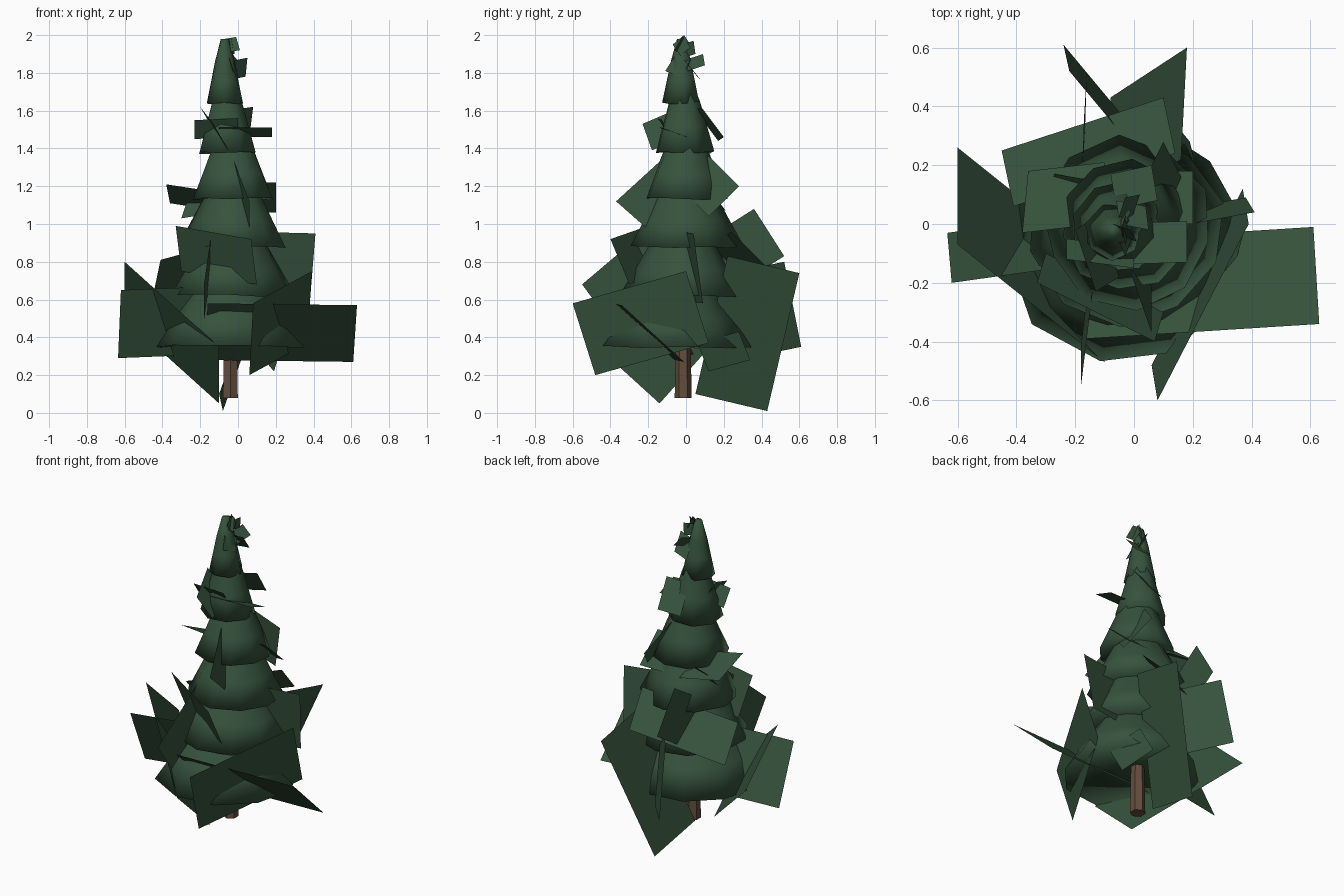
import bpy
import bmesh
import math
import random
from mathutils import Vector

random.seed(4)

default_cube = bpy.data.objects.get("Cube")
if default_cube:
    bpy.data.objects.remove(default_cube, do_unlink=True)


def make_material(name, color):
    material = bpy.data.materials.new(name)
    material.use_nodes = True
    material.diffuse_color = color
    shader = material.node_tree.nodes["Principled BSDF"]
    shader.inputs["Base Color"].default_value = color
    shader.inputs["Roughness"].default_value = 0.9
    return material


needle_green = make_material("needle green", (0.037, 0.086, 0.046, 1))
bark_brown = make_material("bark brown", (0.125, 0.074, 0.047, 1))


def finish(bm, name, material, smooth=False):
    """Turn a bmesh into a named object with one material."""
    mesh = bpy.data.meshes.new(name)
    bm.to_mesh(mesh)
    bm.free()
    mesh.materials.append(material)
    for polygon in mesh.polygons:
        polygon.use_smooth = smooth
    obj = bpy.data.objects.new(name, mesh)
    bpy.context.collection.objects.link(obj)
    return obj


def skirt(name, center, bottom, top, radius, sides=10):
    """Flared cone of needles with a ragged hem and a hollowed underside."""
    bm = bmesh.new()
    profile = [(0, 1), (0.35, 0.75), (0.65, 0.54), (1, 0.22)]
    phase = random.uniform(0, math.pi)
    wobble = [random.uniform(-1, 1) for side in range(sides)]
    rings = []
    for height, scale in profile:
        ring = []
        for side in range(sides):
            angle = phase + math.tau * side / sides
            r = radius * scale * (1 + 0.06 * wobble[side])
            hem = 0.01 * wobble[side] * (1 - height)
            z = bottom + (top - bottom) * height + hem
            ring.append(bm.verts.new((center[0] + r * math.cos(angle),
                                      center[1] + r * math.sin(angle), z)))
        rings.append(ring)
    for lower, upper in zip(rings, rings[1:]):
        for side in range(sides):
            following = (side + 1) % sides
            bm.faces.new((lower[side], lower[following],
                          upper[following], upper[side]))
    bm.faces.new(rings[-1])
    hub = bm.verts.new((center[0], center[1], bottom + 0.1 * radius))
    for side in range(sides):
        bm.faces.new((hub, rings[0][(side + 1) % sides], rings[0][side]))
    return finish(bm, name, needle_green, smooth=True)


def branch(name, corner, first, second):
    """Flat rectangular spray: a corner and its two neighbouring corners."""
    a, b, d = Vector(corner), Vector(first), Vector(second)
    bm = bmesh.new()
    bm.faces.new([bm.verts.new(p) for p in (a, b, b + d - a, d)])
    return finish(bm, name, needle_green)


# Trunk
bpy.ops.mesh.primitive_cone_add(vertices=6, radius1=0.045, radius2=0.015,
                                depth=1.7, location=(-0.04, -0.015, 0.93))
trunk = bpy.context.object
trunk.name = "trunk"
trunk.data.materials.append(bark_brown)

# Needle skirts, from the ground up
skirt("lowest_skirt", (-0.03, -0.05), 0.35, 0.8, 0.41)
skirt("second_skirt", (-0.02, -0.01), 0.62, 1.03, 0.33)
skirt("third_skirt", (-0.02, 0.0), 0.88, 1.28, 0.29)
skirt("fourth_skirt", (-0.03, 0.0), 1.13, 1.52, 0.22)
skirt("fifth_skirt", (-0.06, -0.01), 1.38, 1.78, 0.16, sides=8)
skirt("top_skirt", (-0.07, -0.025), 1.64, 1.98, 0.1, sides=7)

# Large low sprays
branch("low_right_spray", (0.63, -0.34, 0.57), (0.61, -0.01, 0.27),
       (-0.16, -0.39, 0.58))
branch("low_front_spray", (0.08, -0.6, 0.58), (0.06, -0.48, 0.2),
       (0.39, 0, 0.75))
branch("low_back_spray", (-0.08, 0.43, 0.01), (0.18, 0.6, 0.74),
       (-0.1, 0.05, 0.1))
branch("low_left_spray", (-0.62, -0.2, 0.65), (-0.635, -0.03, 0.29),
       (-0.12, -0.13, 0.67))
branch("hanging_left_spray", (-0.6, 0.26, 0.5), (-0.6, -0.07, 0.8),
       (-0.1, -0.14, 0.05))
branch("narrow_back_spray", (-0.24, 0.61, 0.35), (-0.22, 0.52, 0.8),
       (-0.04, 0.37, 0.3))
branch("short_low_spray", (0.19, 0.12, 0.22), (0.14, 0.34, 0.28),
       (0.24, 0.06, 0.37))

# Sprays around the middle skirts
branch("middle_back_spray", (-0.45, 0.25, 0.62), (0.1, 0.43, 0.77),
       (-0.41, 0.06, 0.81))
branch("middle_right_spray", (0.41, 0.04, 0.95), (0.38, 0.09, 0.58),
       (0.03, -0.03, 0.96))
branch("upright_back_spray", (-0.16, 0.52, 0.83), (-0.17, 0.36, 1.08),
       (-0.17, 0.22, 0.64))
branch("upright_front_spray", (-0.18, -0.55, 0.68), (-0.18, -0.41, 0.49),
       (-0.14, -0.22, 0.96))
branch("middle_front_spray", (-0.33, -0.2, 0.99), (0.07, -0.4, 0.92),
       (-0.3, -0.1, 0.75))

# Sprays around the fourth skirt
branch("upper_front_spray", (0.06, -0.37, 1.12), (-0.02, -0.14, 1.33),
       (0.06, -0.2, 0.97))
branch("upper_back_spray", (0.02, 0.12, 1.36), (0.1, 0.28, 1.2),
       (0.1, -0.04, 1.2))
branch("upper_left_spray", (-0.38, -0.03, 1.21), (-0.36, 0.18, 1.11),
       (-0.12, 0, 1.17))
branch("upper_right_spray", (0.2, 0, 1.22), (0.2, 0.18, 1.06),
       (-0.05, 0, 1.22))
branch("upper_rear_left_spray", (-0.3, 0.1, 1.03), (-0.27, 0.17, 1.12),
       (0, 0.05, 1.08))

# Sprays around the fifth skirt
branch("flat_high_spray", (0.18, 0.01, 1.46), (0.18, -0.13, 1.51),
       (-0.1, 0, 1.46))
branch("high_left_spray", (-0.23, -0.12, 1.55), (-0.23, -0.05, 1.45),
       (0, -0.15, 1.56))
branch("high_front_spray", (-0.13, -0.23, 1.53), (-0.2, -0.02, 1.62),
       (-0.05, -0.18, 1.39))
branch("high_back_spray", (0.08, 0.08, 1.62), (-0.06, 0.05, 1.6),
       (0.06, 0.2, 1.46))

# Small sprays at the tip
branch("tip_right_spray", (0.05, -0.02, 1.88), (0.04, 0.06, 1.78),
       (-0.05, 0, 1.86))
branch("tip_back_spray", (-0.03, 0.09, 1.9), (0.02, 0.1, 1.84),
       (-0.06, 0, 1.87))
branch("tip_left_spray", (-0.03, -0.11, 1.81), (-0.05, -0.06, 1.89),
       (0, -0.03, 1.78))
branch("tip_upper_spray", (-0.03, -0.07, 1.95), (-0.04, -0.01, 2),
       (-0.02, -0.03, 1.89))
branch("tip_cross_spray", (-0.07, 0, 1.98), (-0.01, -0.02, 1.99),
       (-0.05, -0.04, 1.91))
branch("tip_side_spray", (-0.01, 0.04, 1.97), (-0.05, -0.02, 1.95),
       (-0.02, 0.05, 1.9))
